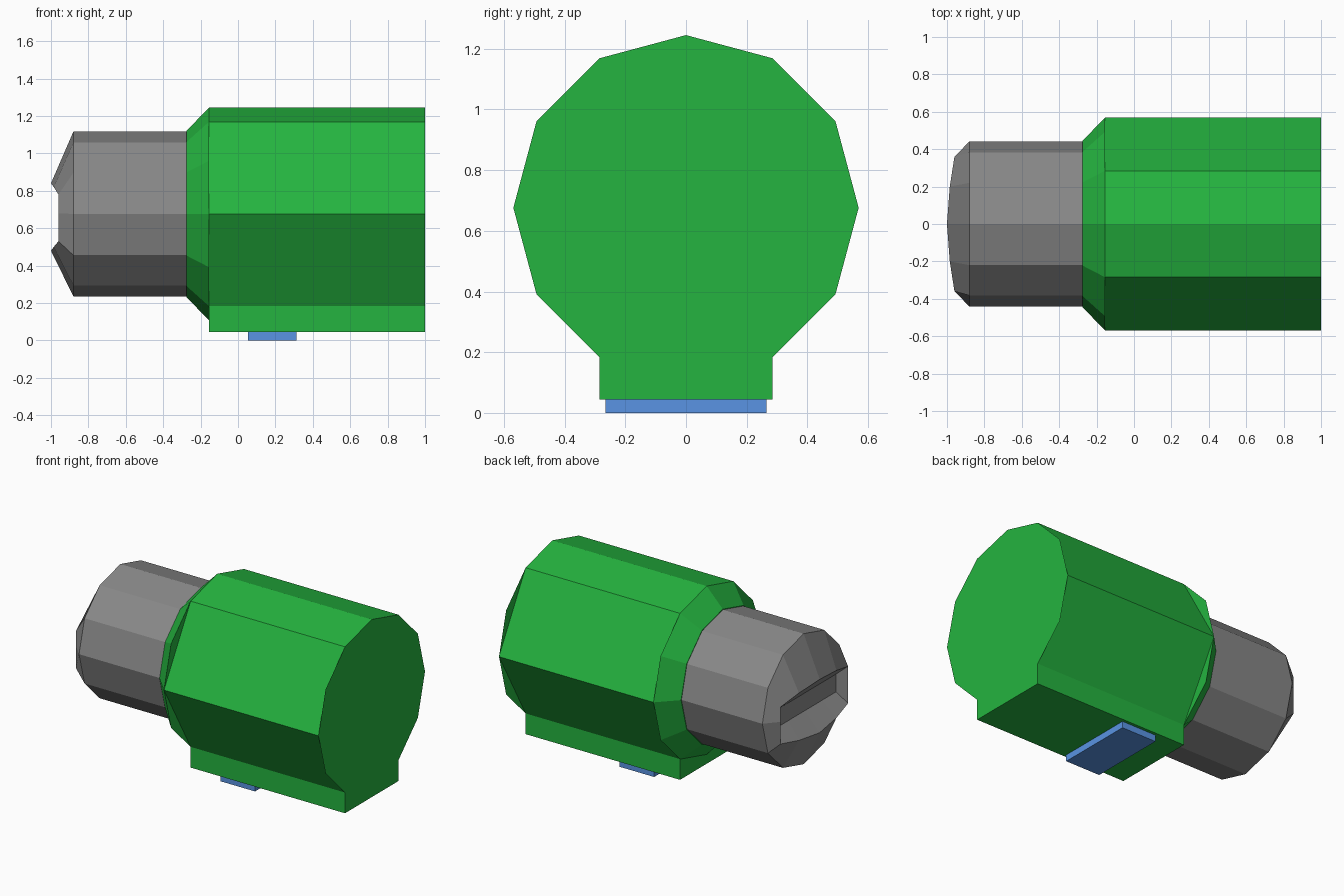
import bpy, bmesh, math

if "Cube" in bpy.data.objects:
    bpy.data.objects.remove(bpy.data.objects["Cube"])

CZ = 0.676  # height of the barrel axis


def material(name, rgb):
    m = bpy.data.materials.new(name)
    m.diffuse_color = (*rgb, 1)
    m.use_nodes = True
    m.node_tree.nodes["Principled BSDF"].inputs["Base Color"].default_value = m.diffuse_color
    return m


def circle(x, r, n=12):
    # ring around the x axis, starting at the bottom vertex
    return [(x, r * math.sin(2 * math.pi * k / n), CZ - r * math.cos(2 * math.pi * k / n))
            for k in range(n)]


def mirrored(half):
    # half outline (bottom to top, y >= 0) closed into a full ring
    return half + [(x, -y, z) for x, y, z in half[-2:0:-1]]


def finish(name, bm, mat):
    bmesh.ops.recalc_face_normals(bm, faces=bm.faces)
    me = bpy.data.meshes.new(name)
    bm.to_mesh(me)
    bm.free()
    ob = bpy.data.objects.new(name, me)
    bpy.context.collection.objects.link(ob)
    me.materials.append(mat)
    return ob


def bridge(bm, a, b):
    for k in range(len(a)):
        bm.faces.new((a[k - 1], a[k], b[k], b[k - 1]))


def loft(name, rings, mat):
    bm = bmesh.new()
    loops = [[bm.verts.new(p) for p in ring] for ring in rings]
    for a, b in zip(loops, loops[1:]):
        bridge(bm, a, b)
    bm.faces.new(loops[0])
    bm.faces.new(loops[-1])
    return finish(name, bm, mat)


def box(name, x, y, z, mat):
    bm = bmesh.new()
    bmesh.ops.create_cube(bm, size=1)
    for v in bm.verts:
        for i, (lo, hi) in enumerate((x, y, z)):
            v.co[i] = lo if v.co[i] < 0 else hi
    return finish(name, bm, mat)


green = material("green", (0.018, 0.456, 0.05))
blue = material("blue", (0.10, 0.296, 0.77))
grey = material("dark_grey", (0.25, 0.25, 0.25))

# Green barrel: wide flat side panels between two twelve-sided ends
bm = bmesh.new()
back, front, neck = [[bm.verts.new(p) for p in circle(x, r)]
                     for x, r in ((1, 0.569), (-0.155, 0.569), (-0.275, 0.445))]
skipped = (2, 4, 8, 10)
keep = [k for k in range(12) if k not in skipped]
bridge(bm, [back[k] for k in keep], [front[k] for k in keep])
bridge(bm, front, neck)
bm.faces.new(back)
bm.faces.new(neck)
for k in skipped:  # slivers closing the shoulder behind the panels
    bm.faces.new((front[k - 1], front[k], front[k + 1]))
finish("barrel", bm, green)

# Grey nose with bulging slot rim and tapered recess
rim = mirrored([(-1, 0, 0.48), (-0.985, 0.2, 0.50), (-0.96, 0.36, 0.53), (-0.96, 0.36, 0.68),
                (-0.96, 0.36, 0.78), (-0.985, 0.2, 0.82), (-1, 0, 0.84)])
floor = [(-0.89, y * 0.92, min(max(z, 0.60), 0.72)) for x, y, z in rim]
loft("nose", [circle(-0.27, 0.441), circle(-0.88, 0.441), rim, floor], grey)

# Green base block under the barrel
box("base_block", (-0.155, 1), (-0.285, 0.285), (0.044, 0.185), green)

# Blue foot plate
box("foot_plate", (0.053, 0.313), (-0.265, 0.265), (0, 0.045), blue)
